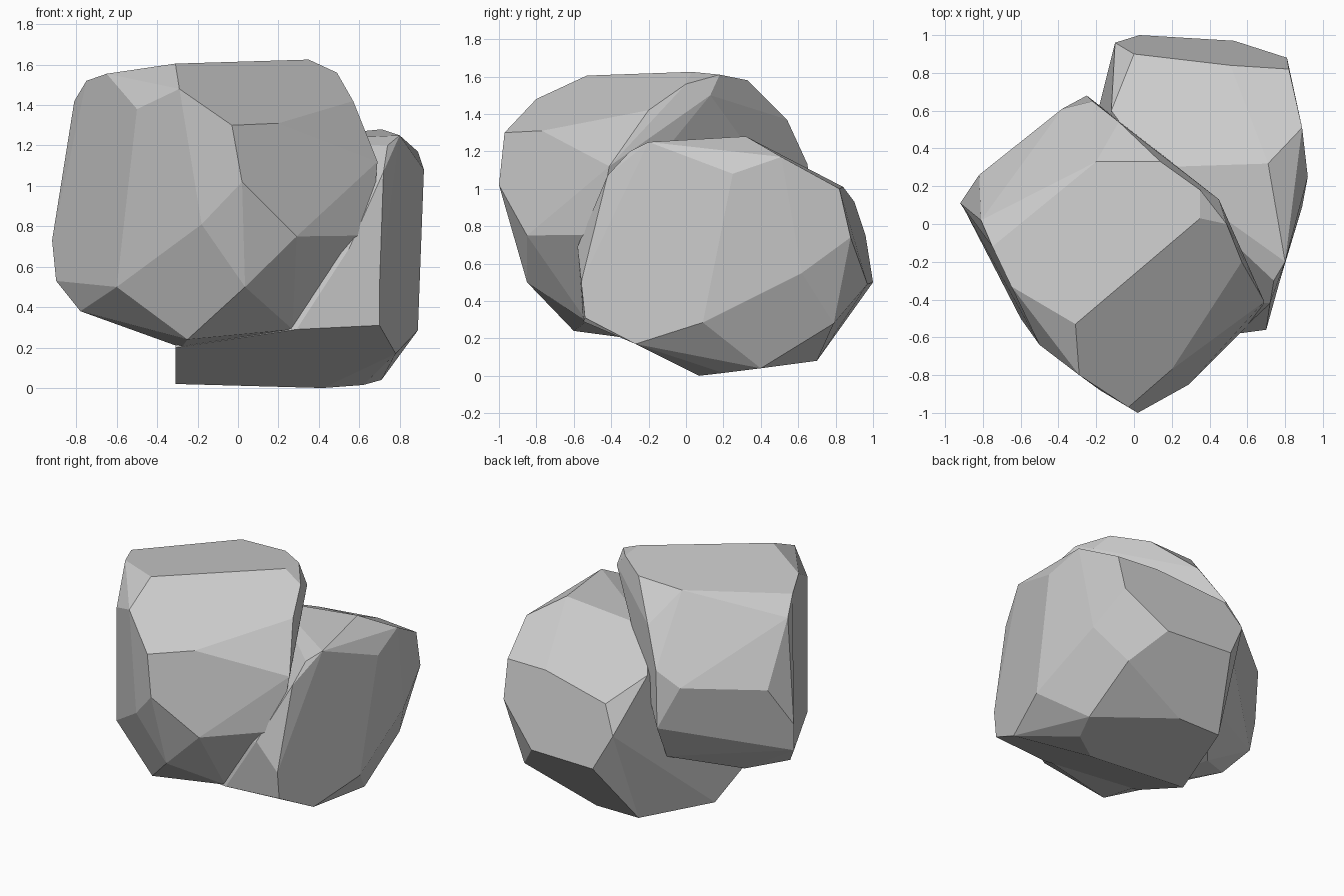
import bpy, bmesh
from math import radians


def boulder(name, *bands):
    """Wrap rings of corner points in a convex skin and merge it into flat facets."""
    bm = bmesh.new()
    for band in bands:
        for p in band:
            bm.verts.new(p)
    hull = bmesh.ops.convex_hull(bm, input=bm.verts[:])
    loose = {g for g in hull["geom_interior"] + hull["geom_unused"]
             if isinstance(g, bmesh.types.BMVert)}
    bmesh.ops.delete(bm, geom=list(loose), context='VERTS')
    bmesh.ops.dissolve_limit(bm, angle_limit=radians(6),
                             verts=bm.verts[:], edges=bm.edges[:])
    bmesh.ops.recalc_face_normals(bm, faces=bm.faces[:])
    mesh = bpy.data.meshes.new(name)
    bm.to_mesh(mesh)
    bm.free()
    obj = bpy.data.objects.new(name, mesh)
    bpy.context.collection.objects.link(obj)
    return obj


# Tall front boulder: crown, shoulder, waist, underside
front_crown = [(-.31, -.53, 1.605), (.35, .03, 1.625), (.35, .18, 1.61), (.14, .33, 1.58),
               (-.2, .33, 1.57), (-.4, .13, 1.56), (-.75, -.12, 1.52), (-.65, -.33, 1.555)]
front_shoulder = [(-.29, -.8, 1.48), (-.5, -.64, 1.38), (-.03, -.97, 1.3), (.2, -.77, 1.31),
                  (.57, -.2, 1.42), (.49, 0, 1.56), (.45, .13, 1.5), (.69, -.41, 1.12),
                  (-.81, .02, 1.42), (-.08, .54, 1.37), (-.22, .65, 1.13)]
front_waist = [(.02, -1, 1.02), (.29, -.85, .75), (.66, -.48, .755), (-.18, -.88, .81),
               (-.58, -.53, .68), (-.38, .61, 1.03), (-.82, .26, 1.0), (-.25, .68, .74),
               (-.92, .11, .73), (-.9, .08, .53)]
front_base = [(.035, -.85, .5), (.06, -.7, .38), (-.25, -.6, .24), (.27, -.53, .29),
              (-.6, -.5, .5), (-.78, -.05, .38), (-.53, .1, .31), (-.28, -.3, .2),
              (-.2, .5, .46)]
boulder("front_boulder", front_crown, front_shoulder, front_waist, front_base)

# Lower boulder leaning behind it
rear_crown = [(.71, .32, 1.28), (.8, -.2, 1.25), (.8, .19, 1.19), (.74, -.3, 1.2),
              (.89, .51, 1.17), (.92, .25, 1.08), (.1, .3, 1.22), (-.12, .6, 1.05)]
rear_shoulder = [(.72, -.42, 1.07), (.82, .82, 1.0), (.51, .84, 1.01), (0, .9, .93),
                 (.81, .88, .74), (-.1, .96, .75)]
rear_waist = [(.7, -.56, .5), (.55, -.58, .69), (.88, .4, .6), (.86, .62, .55),
              (.9, .11, .45), (.53, .97, .49), (.03, 1.0, .5)]
rear_base = [(.7, -.54, .31), (.29, -.55, .29), (-.31, -.33, .2), (.78, -.27, .17),
             (.89, .09, .285), (.71, .79, .28), (.42, .07, 0), (.62, .2, .015),
             (.71, .4, .04), (-.31, .12, .02), (-.12, .7, .08), (.21, .7, .08)]
boulder("rear_boulder", rear_crown, rear_shoulder, rear_waist, rear_base)
